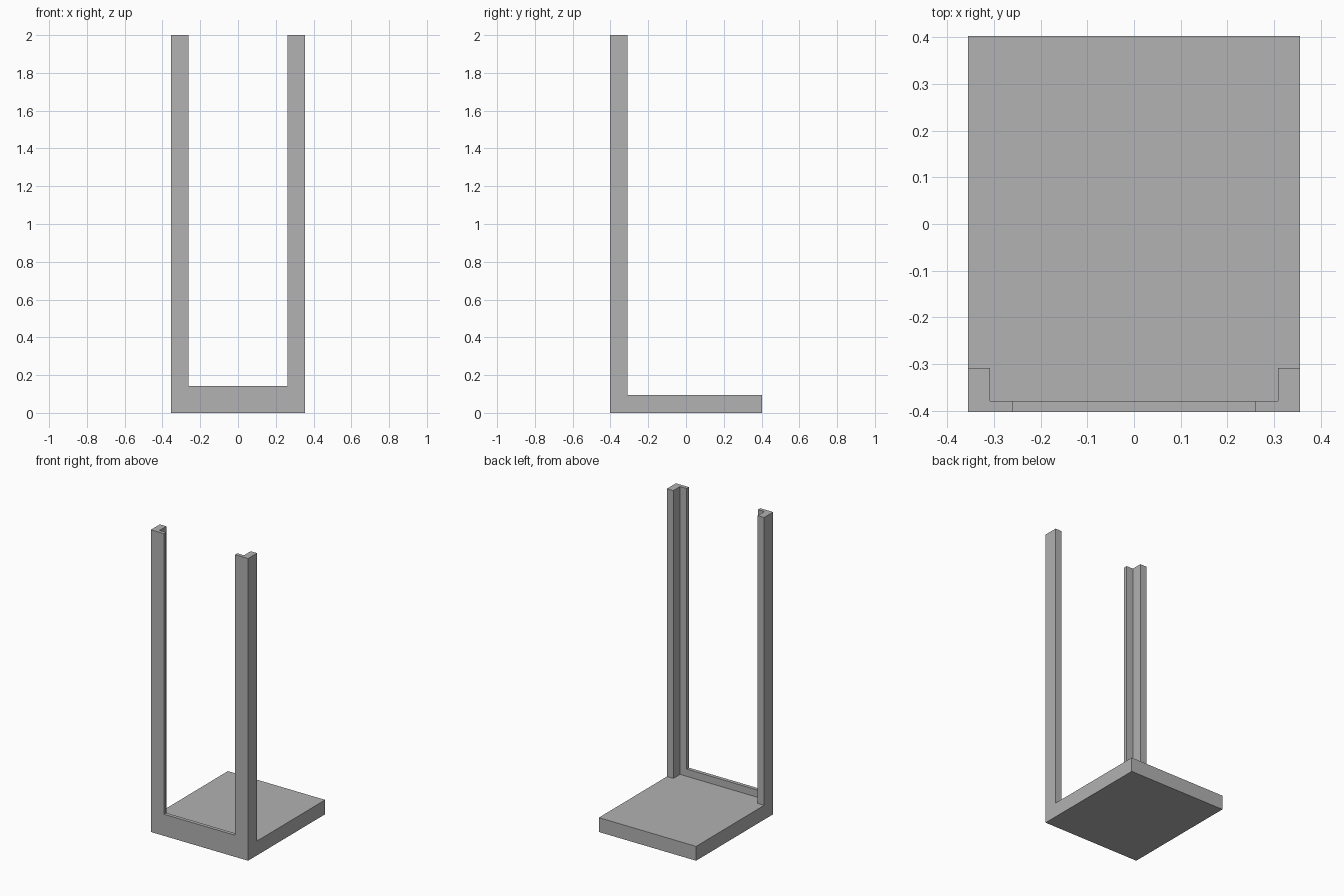
import bpy, bmesh
from mathutils import Vector

cube = bpy.data.objects.get("Cube")
if cube:
    bpy.data.objects.remove(cube, do_unlink=True)

W, D, H = 0.356, 0.403, 2.0      # half width, half depth, height
BASE, LIP = 0.095, 0.143         # tops of the base slab and the front lip
WEB = 0.309                      # inner x of the side web
FLANGE = 0.261                   # inner x of the front flange
FRONT, LIP_BACK, WEB_BACK = -D, -0.379, -0.309

grey = bpy.data.materials.new("plain grey")
grey.use_nodes = True
colour = (0.445, 0.445, 0.445, 1)
grey.diffuse_color = colour
grey.node_tree.nodes["Principled BSDF"].inputs["Base Color"].default_value = colour


def prism(name, outline, direction):
    """Extrude a closed outline along a direction into a solid."""
    bm = bmesh.new()
    face = bm.faces.new([bm.verts.new(p) for p in outline])
    grown = bmesh.ops.extrude_face_region(bm, geom=[face], use_keep_orig=True)
    verts = [v for v in grown["geom"] if isinstance(v, bmesh.types.BMVert)]
    bmesh.ops.translate(bm, verts=verts, vec=Vector(direction))
    bmesh.ops.recalc_face_normals(bm, faces=bm.faces)
    mesh = bpy.data.meshes.new(name)
    bm.to_mesh(mesh)
    bm.free()
    mesh.materials.append(grey)
    obj = bpy.data.objects.new(name, mesh)
    bpy.context.collection.objects.link(obj)
    return obj


# Base slab
base = prism("stand_frame", [(-W, -D, 0), (W, -D, 0), (W, D, 0), (-W, D, 0)], (0, 0, BASE))

# Front lip between the posts
parts = [prism("front_lip", [(-W, FRONT, 0), (W, FRONT, 0), (W, LIP_BACK, 0),
                             (-W, LIP_BACK, 0)], (0, 0, LIP))]

# L-section corner posts
for side, name in ((1, "left_post"), (-1, "right_post")):
    section = [(W, FRONT), (W, WEB_BACK), (WEB, WEB_BACK), (WEB, LIP_BACK),
               (FLANGE, LIP_BACK), (FLANGE, FRONT)]
    parts.append(prism(name, [(side * x, y, 0) for x, y in section], (0, 0, H)))

# Fuse everything into one solid
for part in parts:
    mod = base.modifiers.new("join " + part.name, "BOOLEAN")
    mod.operation = "UNION"
    mod.solver = "EXACT"
    mod.object = part
bpy.context.view_layer.update()
fused = bpy.data.meshes.new_from_object(base.evaluated_get(bpy.context.evaluated_depsgraph_get()))
base.modifiers.clear()
base.data = fused
for part in parts:
    bpy.data.objects.remove(part, do_unlink=True)
